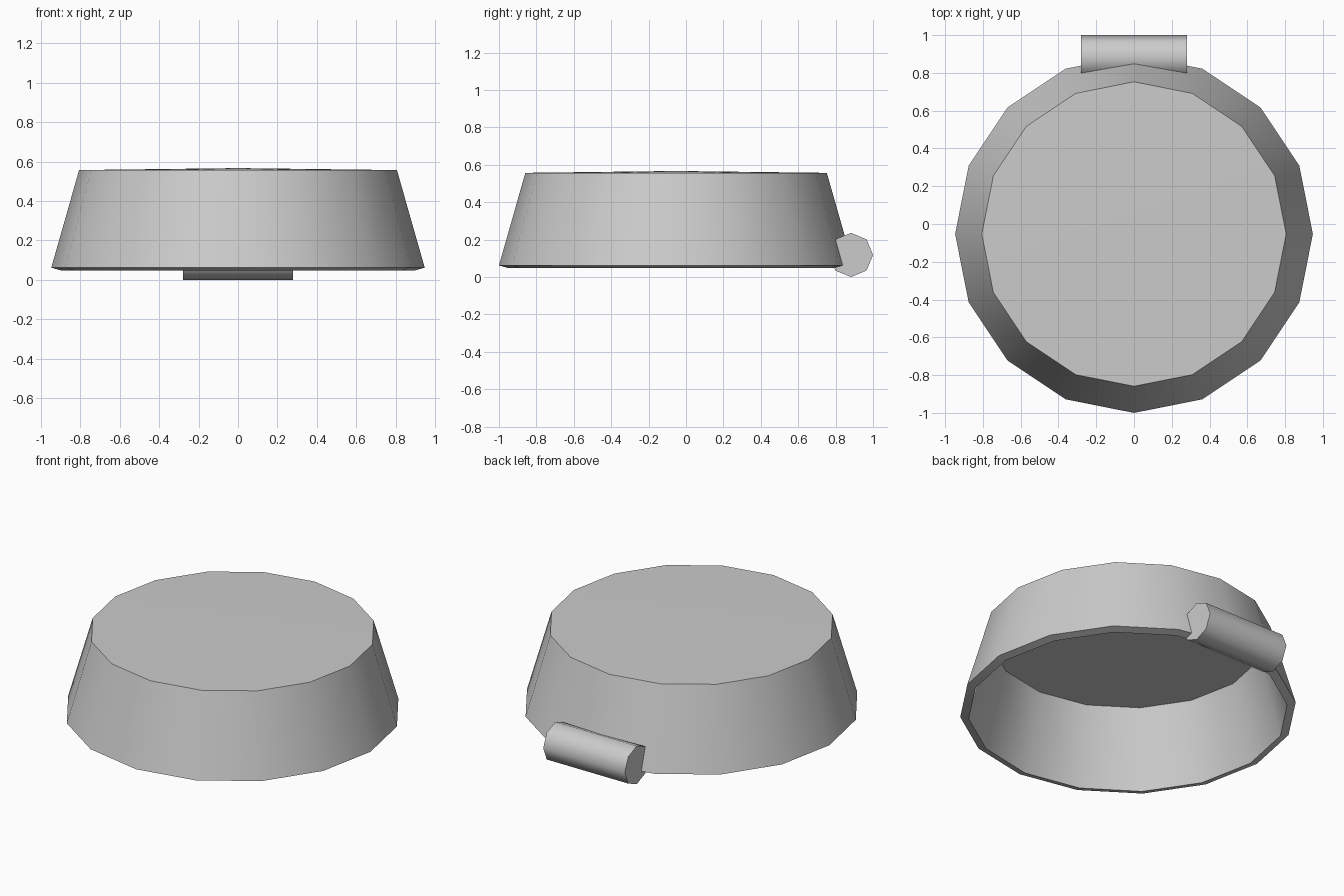
import bpy, bmesh, math
from mathutils import Matrix

if "Cube" in bpy.data.objects:
    bpy.data.objects.remove(bpy.data.objects["Cube"])


def finish(name, bm):
    bmesh.ops.recalc_face_normals(bm, faces=bm.faces)
    mesh = bpy.data.meshes.new(name)
    bm.to_mesh(mesh)
    bm.free()
    obj = bpy.data.objects.new(name, mesh)
    bpy.context.collection.objects.link(obj)
    bpy.ops.object.select_all(action='DESELECT')
    obj.select_set(True)
    bpy.context.view_layer.objects.active = obj
    return obj


def smooth():
    bpy.ops.object.shade_smooth_by_angle(angle=math.radians(50))


# Cap: tapered 16-sided shell, open below, with a barely domed top
SIDES, CY = 16, -0.053
bm = bmesh.new()
rings = []
for r, z in ((0.947, 0.062), (0.806, 0.557)):
    rings.append([bm.verts.new((r * math.cos(a), CY + r * math.sin(a), z))
                  for a in (2 * math.pi * i / SIDES for i in range(SIDES))])
low, high = rings
apex = bm.verts.new((0, CY, 0.567))
for i in range(SIDES):
    j = (i + 1) % SIDES
    bm.faces.new((low[i], low[j], high[j], high[i]))
    bm.faces.new((high[i], high[j], apex))
cap = finish("cap_shell", bm)
# an open shell: make sure the top points upward so the wall thickens inward
if cap.data.polygons[1].normal.z < 0:
    cap.data.flip_normals()
wall = cap.modifiers.new("wall", 'SOLIDIFY')
wall.thickness = 0.05
wall.offset = -1
bpy.ops.object.modifier_apply(modifier=wall.name)
smooth()

# Hinge barrel: 8-sided cylinder along x at the back
bm = bmesh.new()
bmesh.ops.create_cone(bm, cap_ends=True, segments=8, radius1=0.118, radius2=0.118, depth=0.56,
                      matrix=Matrix.Translation((0, 0.882, 0.118)) @ Matrix.Rotation(math.pi / 2, 4, 'Y'))
finish("hinge_barrel", bm)
smooth()
